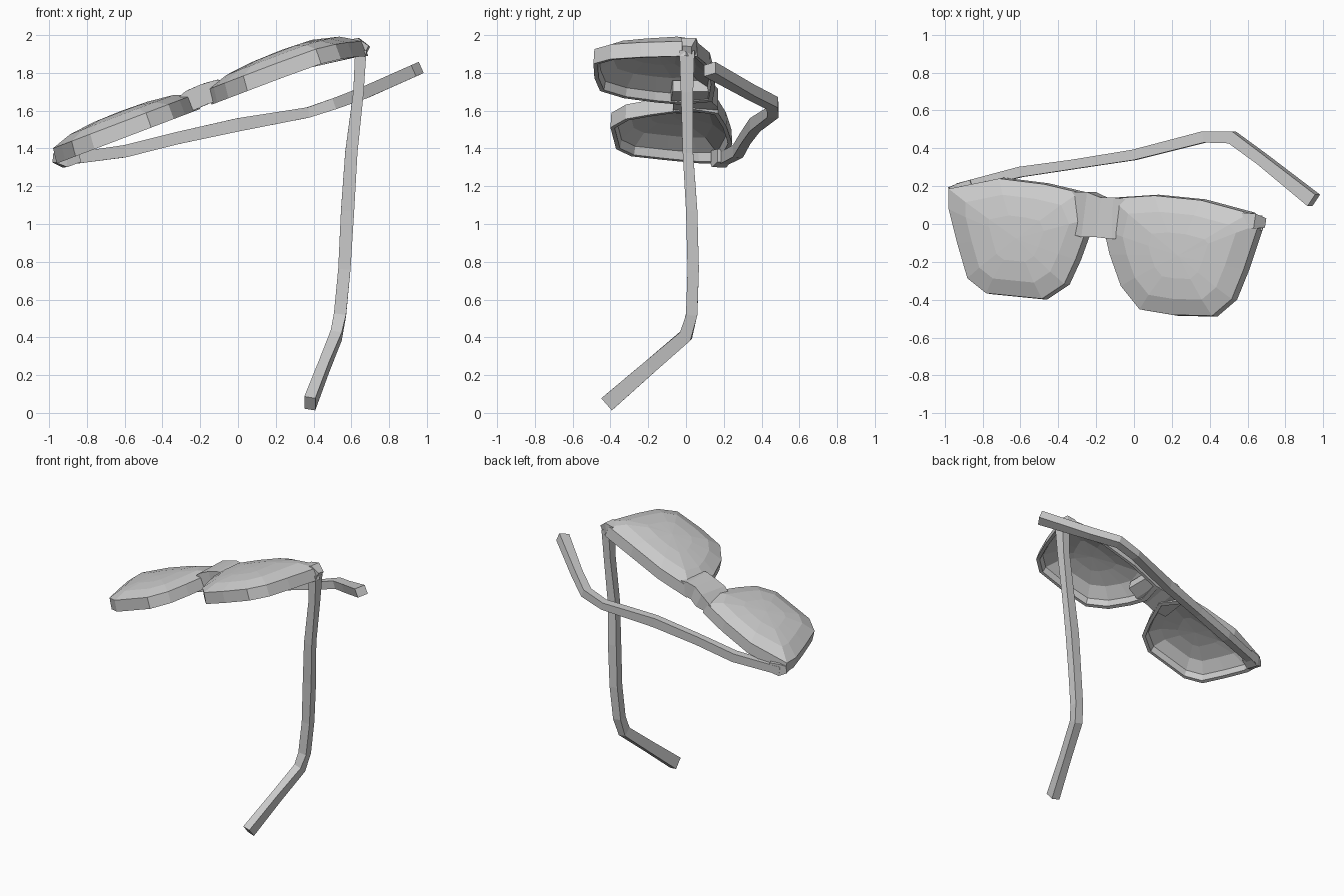
import bpy, bmesh
from mathutils import Vector


def finish(bm, name):
    bmesh.ops.recalc_face_normals(bm, faces=bm.faces)
    me = bpy.data.meshes.new(name)
    bm.to_mesh(me)
    bm.free()
    ob = bpy.data.objects.new(name, me)
    bpy.context.collection.objects.link(ob)
    return ob


def bridge(bm, a, b):
    n = len(a)
    for i in range(n):
        bm.faces.new((a[i], a[(i + 1) % n], b[(i + 1) % n], b[i]))


def base_z(x):
    """Height of the tilted rim, dipping at the outer right corner."""
    return 1.685 + 0.38 * x - 0.5 * max(0, x - 0.35) ** 2


OUT = Vector((-0.3, 0, 0.95))   # direction the lenses face


def lens(name, outline):
    """Hollow domed shell: rim wall, outer dome and inner dome."""
    bm = bmesh.new()
    n = len(outline)
    cx = (min(p[0] for p in outline) + max(p[0] for p in outline)) / 2
    cy = (min(p[1] for p in outline) + max(p[1] for p in outline)) / 2

    def point(p, s, h):
        x, y = cx + (p[0] - cx) * s, cy + (p[1] - cy) * s
        return bm.verts.new(Vector((x, y, base_z(x))) + OUT * h)

    # rings from the inner dome, round the rim, to the outer dome (scale, height)
    profile = [(0.35, 0.113), (0.68, 0.095), (0.90, 0.045), (0.93, 0.0), (1.0, 0.0),
               (0.985, 0.083), (0.72, 0.12), (0.38, 0.136)]
    rings = [[point(p, s, h) for p in outline] for s, h in profile]
    for a, b in zip(rings, rings[1:]):
        bridge(bm, a, b)
    for ring, h in ((rings[0], 0.118), (rings[-1], 0.14)):
        c = point((cx, cy), 1, h)
        for i in range(n):
            bm.faces.new((ring[i], ring[(i + 1) % n], c))
    return finish(bm, name)


def sweep(name, path, side):
    """Four-sided bar along a path of (x, y, z, width, depth)."""
    bm = bmesh.new()
    pts = [Vector(p[:3]) for p in path]
    rings = []
    for i, p in enumerate(pts):
        t = (pts[min(i + 1, len(pts) - 1)] - pts[max(i - 1, 0)]).normalized()
        u = (Vector(side) - t * t.dot(Vector(side))).normalized()
        v = t.cross(u)
        w, d = path[i][3] / 2, path[i][4] / 2
        rings.append([bm.verts.new(p + u * w * a + v * d * b)
                      for a, b in ((1, 1), (-1, 1), (-1, -1), (1, -1))])
    for a, b in zip(rings, rings[1:]):
        bridge(bm, a, b)
    bm.faces.new(rings[0])
    bm.faces.new(rings[-1])
    return finish(bm, name)


# Two lenses with their rims
lens("left_lens", [(-0.96, 0.19), (-0.69, 0.245), (-0.45, 0.215), (-0.26, 0.17),
                   (-0.2, 0.03), (-0.24, -0.08), (-0.28, -0.19), (-0.34, -0.32),
                   (-0.46, -0.4), (-0.76, -0.37), (-0.86, -0.29), (-0.915, -0.1),
                   (-0.96, 0.08)])
lens("right_lens", [(-0.1, 0.14), (0.13, 0.155), (0.38, 0.13), (0.64, 0.06),
                    (0.69, 0.0), (0.61, -0.24), (0.545, -0.4), (0.44, -0.49),
                    (0.23, -0.485), (0.05, -0.455), (-0.05, -0.33), (-0.11, -0.16),
                    (-0.14, -0.03)])

# Nose bridge between the lenses
sweep("nose_bridge", [(-0.33, 0.06, 1.615, 0.22, 0.06), (-0.24, 0.05, 1.66, 0.24, 0.11),
                      (-0.17, 0.035, 1.69, 0.21, 0.11), (-0.1, 0.03, 1.71, 0.22, 0.11),
                      (-0.02, 0.03, 1.73, 0.20, 0.06)], (0, 1, 0))

# Hinge blocks at the outer corners
sweep("right_hinge", [(0.58, 0.02, 1.925, 0.08, 0.09), (0.63, 0.015, 1.935, 0.08, 0.1),
                      (0.68, 0.005, 1.91, 0.05, 0.07)], (0, 1, 0))
sweep("left_hinge", [(-0.97, 0.16, 1.35, 0.07, 0.05), (-0.92, 0.175, 1.345, 0.08, 0.09),
                     (-0.85, 0.2, 1.36, 0.07, 0.07)], (0, 1, 0))

# Temple arms with bent ear tips
sweep("right_temple", [(0.65, 0.005, 1.92, 0.06, 0.08), (0.638, 0.005, 1.7, 0.055, 0.065),
                       (0.6, 0.01, 1.38, 0.065, 0.055), (0.58, 0.03, 1.07, 0.07, 0.06),
                       (0.563, 0.038, 0.76, 0.065, 0.06), (0.54, 0.03, 0.52, 0.065, 0.06),
                       (0.52, 0.0, 0.41, 0.06, 0.07), (0.455, -0.19, 0.245, 0.055, 0.075),
                       (0.38, -0.415, 0.05, 0.06, 0.085)], (1, 0, 0))
sweep("left_temple", [(-0.93, 0.19, 1.34, 0.05, 0.06), (-0.6, 0.275, 1.385, 0.055, 0.065),
                      (-0.32, 0.315, 1.455, 0.05, 0.065), (0.0, 0.365, 1.525, 0.055, 0.07),
                      (0.37, 0.46, 1.59, 0.06, 0.055), (0.52, 0.457, 1.64, 0.065, 0.06),
                      (0.68, 0.34, 1.7, 0.06, 0.065),
                      (0.95, 0.125, 1.82, 0.075, 0.065)], (0, 1, 0))
